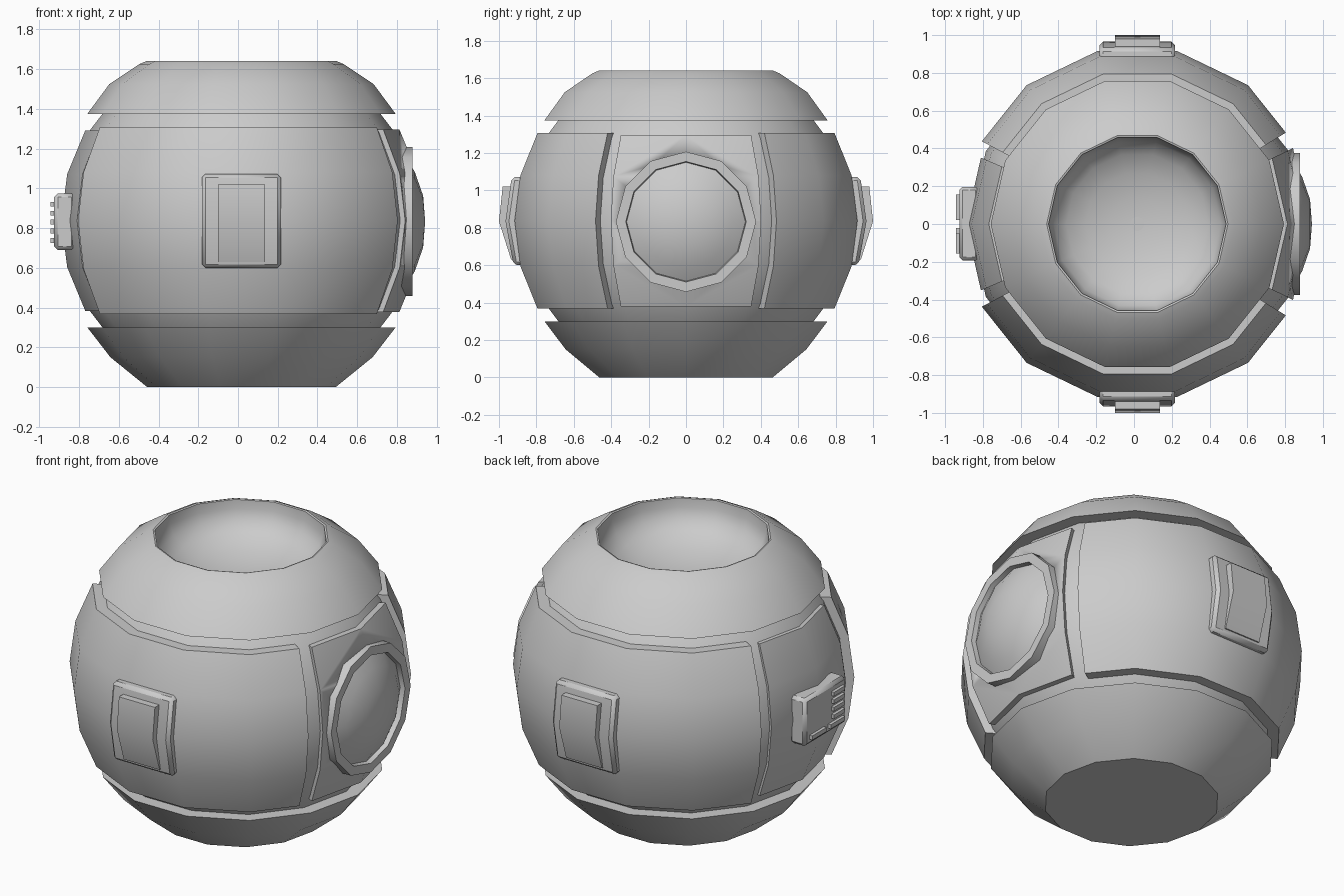
import bpy, bmesh
from math import sin, cos, pi, radians, degrees
from mathutils import Matrix, Vector

if "Cube" in bpy.data.objects:
    bpy.data.objects.remove(bpy.data.objects["Cube"])

CX, CZ, SEG = 0.0175, 0.8375, 14      # body centre and side count
STEP = 2 * pi / SEG


def finish(name, bm, angle=32):
    bmesh.ops.remove_doubles(bm, verts=bm.verts, dist=1e-5)
    bmesh.ops.recalc_face_normals(bm, faces=bm.faces)
    me = bpy.data.meshes.new(name)
    bm.to_mesh(me)
    bm.free()
    for p in me.polygons:
        p.use_smooth = True
    me.set_sharp_from_angle(angle=radians(angle))
    ob = bpy.data.objects.new(name, me)
    bpy.context.collection.objects.link(ob)
    return ob


def lathe(name, prof, seg, mat, closed=False):
    """Spin (radius, height) points around z, then place with mat."""
    bm = bmesh.new()
    rings = [[bm.verts.new((r * cos(2 * pi * i / seg), r * sin(2 * pi * i / seg), z))
              for i in range(seg)] if r > 0 else [bm.verts.new((0, 0, z))] for r, z in prof]
    pairs = list(zip(rings, rings[1:])) + ([(rings[-1], rings[0])] if closed else [])
    for a, b in pairs:
        for i in range(seg):
            j = (i + 1) % seg
            vs = [a[i % len(a)], a[j % len(a)], b[j % len(b)], b[i % len(b)]]
            bm.faces.new(list(dict.fromkeys(vs)))
    bm.transform(mat)
    return finish(name, bm)


def shell_panel(name, lon0, lon1, r_out, r_in):
    """Thick patch of the faceted sphere between two longitudes (degrees)."""
    inner = [k * degrees(STEP) for k in range(-SEG, SEG + 1)]
    lons = [lon0] + [a for a in inner if lon0 + 1 < a < lon1 - 1] + [lon1]
    lats = [-30, -15, 0, 15, 30]
    bm = bmesh.new()

    def point(lon, lat, thick):
        a = radians(lon)
        facet = cos(STEP / 2) / cos((a % STEP) - STEP / 2)
        z = r_out * sin(radians(lat))
        r = (r_out * cos(radians(lat)) - thick) * facet
        return bm.verts.new((CX + r * cos(a), r * sin(a), CZ + z))

    grids = [[[point(o, t, d) for t in lats] for o in lons] for d in (0, r_out - r_in)]
    n, m = len(lons), len(lats)
    for g in grids:
        for i in range(n - 1):
            for j in range(m - 1):
                bm.faces.new((g[i][j], g[i + 1][j], g[i + 1][j + 1], g[i][j + 1]))
    rim = ([(i, 0) for i in range(n)] + [(n - 1, j) for j in range(1, m)]
           + [(i, m - 1) for i in range(n - 2, -1, -1)] + [(0, j) for j in range(m - 2, 0, -1)])
    A, B = grids
    for (i, j), (k, l) in zip(rim, rim[1:] + rim[:1]):
        bm.faces.new((A[i][j], A[k][l], B[k][l], B[i][j]))
    return finish(name, bm)


def prism(name, yz, x0, x1, bevel=0):
    """Side profile extruded along x."""
    bm = bmesh.new()
    a, b = [[bm.verts.new((x, y, z)) for y, z in yz] for x in (x0, x1)]
    bm.faces.new(a)
    bm.faces.new(b)
    for i in range(len(yz)):
        j = (i + 1) % len(yz)
        bm.faces.new((a[i], a[j], b[j], b[i]))
    ob = finish(name, bm)
    if bevel:
        mod = ob.modifiers.new("bevel", 'BEVEL')
        mod.width, mod.segments = bevel, 1
        mod.limit_method, mod.angle_limit = 'ANGLE', radians(40)
    return ob


def box(name, x0, x1, y0, y1, z0, z1, bevel=0):
    return prism(name, [(y0, z0), (y1, z0), (y1, z1), (y0, z1)], x0, x1, bevel)


def mirror_y(ob):
    mod = ob.modifiers.new("mirror", 'MIRROR')
    mod.use_axis = (False, True, False)


body = Matrix.Translation((CX, 0, 0))
side = Matrix.Translation((0, 0, CZ - 0.005)) @ Matrix.Rotation(pi / 2, 4, 'Y')

# inner core visible in the gaps
R = 0.89
core = [(0.69, -0.55)] + [(R * cos(radians(t)), R * sin(radians(t)))
                          for t in (-30, -15, 0, 15, 30)] + [(0.69, 0.55)]
core = [(0, -0.55)] + core + [(0, 0.55)]
lathe("core", [(r, CZ + z) for r, z in core], SEG, body)

# bottom cap with flat base, top cap with a concave bowl
lathe("bottom_cap", [(0, 0), (0.475, 0), (0.66, 0.15), (0.776, 0.3), (0.66, 0.3)], SEG, body)
bowl = [(0.465 * cos(t * pi / 10), 1.585 - 0.2 * sin(t * pi / 10)) for t in range(5)]
lathe("top_cap", [(0.66, 1.375), (0.776, 1.375), (0.665, 1.525), (0.515, 1.625),
                  (0.48, 1.64), (0.47, 1.637)] + bowl + [(0, 1.385)], SEG, body)

# front and back panels, side panels
mirror_y(shell_panel("front_back_panel", -152, -31.6, 0.94, 0.875))
right = shell_panel("right_panel", -26, 26, 0.918, 0.85)
shell_panel("left_panel", 157, 203, 0.908, 0.85)

# round window on the right: hole, frame and lens
cutter = lathe("window_cutter", [(0, 0.5), (0.35, 0.5), (0.35, 1.2), (0, 1.2)], 12, side)
cutter.hide_render = True
cutter.hide_viewport = True
cut = right.modifiers.new("window_hole", 'BOOLEAN')
cut.operation, cut.object, cut.solver = 'DIFFERENCE', cutter, 'EXACT'
lathe("window_frame", [(0.31, 0.8), (0.375, 0.8), (0.375, 0.878), (0.322, 0.878)], 12, side, True)
lathe("window_lens", [(0.325, 0.845), (0.25, 0.89), (0.13, 0.932), (0, 0.942)], 12, side)

# bent pads on front and back with a raised tapering plate
mirror_y(prism("front_back_pad", [(-0.84, 0.6), (-0.922, 0.6), (-0.965, 0.835), (-0.932, 1.072),
                                  (-0.84, 1.072)], -0.182, 0.216, 0.018))
mirror_y(prism("front_back_plate", [(-0.9, 0.63), (-0.935, 0.63), (-1.0, 0.835), (-0.98, 1.02),
                                    (-0.9, 1.02)], -0.1, 0.137))

# control box on the left with ribs and two bars
box("control_box", -0.925, -0.82, -0.193, 0.197, 0.69, 0.975, 0.018)
for k in range(4):
    z = 0.785 + k * 0.045
    box("control_rib", -0.943, -0.915, -0.155, -0.05, z - 0.012, z + 0.012)
for y in (-0.155, 0.02):
    box("control_bar", -0.943, -0.915, y, y + 0.135, 0.725, 0.75)
